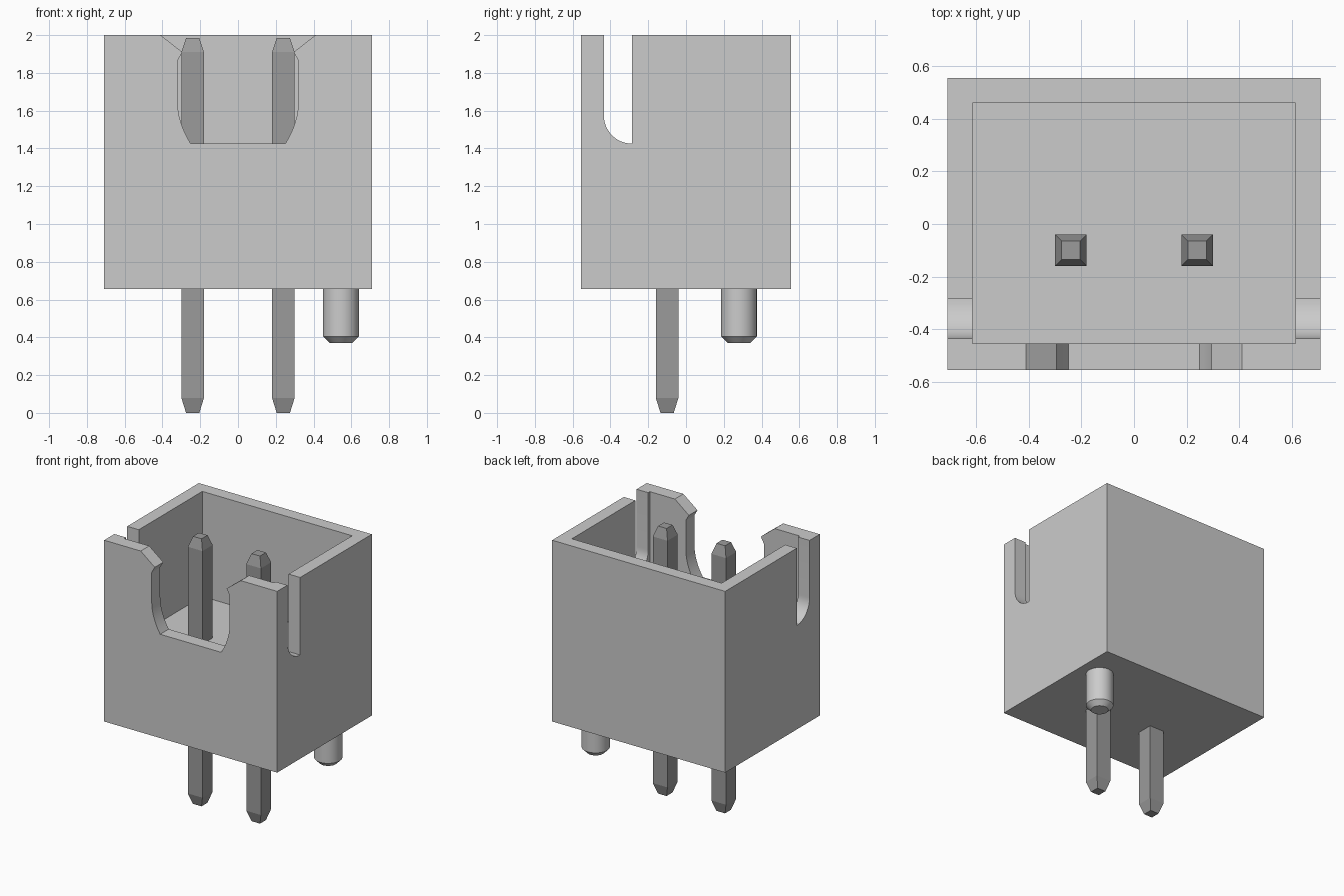
import bpy, bmesh, math
from mathutils import Vector

cube = bpy.data.objects.get("Cube")
if cube:
    bpy.data.objects.remove(cube, do_unlink=True)


def make_material(name, value):
    mat = bpy.data.materials.new(name)
    mat.use_nodes = True
    colour = (value, value, value, 1)
    mat.diffuse_color = colour
    mat.node_tree.nodes["Principled BSDF"].inputs["Base Color"].default_value = colour
    return mat


plastic = make_material("light grey plastic", 0.6)
metal = make_material("mid grey metal", 0.33)


def finish(name, bm, mat):
    bmesh.ops.recalc_face_normals(bm, faces=bm.faces)
    mesh = bpy.data.meshes.new(name)
    bm.to_mesh(mesh)
    bm.free()
    mesh.materials.append(mat)
    obj = bpy.data.objects.new(name, mesh)
    bpy.context.collection.objects.link(obj)
    return obj


def prism(name, points, sweep, mat):
    """Extrude a closed 3D outline along a vector."""
    bm = bmesh.new()
    face = bm.faces.new([bm.verts.new(p) for p in points])
    result = bmesh.ops.extrude_face_region(bm, geom=[face], use_keep_orig=True)
    moved = [g for g in result["geom"] if isinstance(g, bmesh.types.BMVert)]
    bmesh.ops.translate(bm, verts=moved, vec=Vector(sweep))
    return finish(name, bm, mat)


def box(name, x, y0, y1, z0, z1, mat):
    outline = [(-x, y0, z0), (x, y0, z0), (x, y1, z0), (-x, y1, z0)]
    return prism(name, outline, (0, 0, z1 - z0), mat)


def lathe(name, profile, sides, centre, mat, turn=0):
    """Stack rings of (radius, z) and cap both ends."""
    bm = bmesh.new()
    rings = []
    for r, z in profile:
        angles = [turn + math.tau * i / sides for i in range(sides)]
        rings.append([bm.verts.new((centre[0] + r * math.cos(a),
                                    centre[1] + r * math.sin(a), z)) for a in angles])
    for low, high in zip(rings, rings[1:]):
        for i in range(sides):
            j = (i + 1) % sides
            bm.faces.new((low[i], low[j], high[j], high[i]))
    bm.faces.new(rings[0])
    bm.faces.new(rings[-1])
    return finish(name, bm, mat)


# Open-topped housing
housing = box("housing", 0.71, -0.555, 0.555, 0.655, 2, plastic)
cavity = box("cavity_cutter", 0.615, -0.455, 0.46, 1.22, 2.2, plastic)

# Front keyhole: flared lip, straight sides and curved lower corners
half = [(0.41, 2.2), (0.41, 2), (0.295, 1.91), (0.32, 1.865)]
for i in range(9):
    t = i / 8
    half.append((0.32 - 0.07 * t ** 2, 1.65 - 0.225 * t))
outline = half + [(-x, z) for x, z in reversed(half)]
notch = prism("notch_cutter", [(x, -0.7, z) for x, z in outline], (0, 0.35, 0), plastic)

# Side slots with a rounded front lower corner
slot_outline = [(-0.285, 2.2), (-0.435, 2.2)]
for i in range(13):
    a = math.pi / 2 * i / 12
    slot_outline.append((-0.285 - 0.15 * math.cos(a), 1.575 - 0.15 * math.sin(a)))
slot = prism("slot_cutter", [(-1, y, z) for y, z in slot_outline], (2, 0, 0), plastic)

bpy.context.view_layer.objects.active = housing
for cutter in (cavity, notch, slot):
    mod = housing.modifiers.new(cutter.name, "BOOLEAN")
    mod.operation = "DIFFERENCE"
    mod.solver = "EXACT"
    mod.object = cutter
    bpy.ops.object.modifier_apply(modifier=mod.name)
    bpy.data.objects.remove(cutter, do_unlink=True)

# Square contact pins with tapered ends
diagonal = math.sqrt(2)
pin_profile = [(0.035 * diagonal, 0), (0.06 * diagonal, 0.08),
               (0.06 * diagonal, 1.91), (0.035 * diagonal, 1.985)]
for side, x in (("right", -0.24), ("left", 0.24)):
    lathe(side + "_pin", pin_profile, 4, (x, -0.1), metal, math.pi / 4)

# Round locating peg under the housing
peg = lathe("locating_peg", [(0.06, 0.37), (0.095, 0.405), (0.095, 0.67)],
            32, (0.545, 0.28), plastic)

for obj in (housing, peg):
    bpy.ops.object.select_all(action="DESELECT")
    obj.select_set(True)
    bpy.context.view_layer.objects.active = obj
    bpy.ops.object.shade_smooth_by_angle(angle=math.radians(25))
